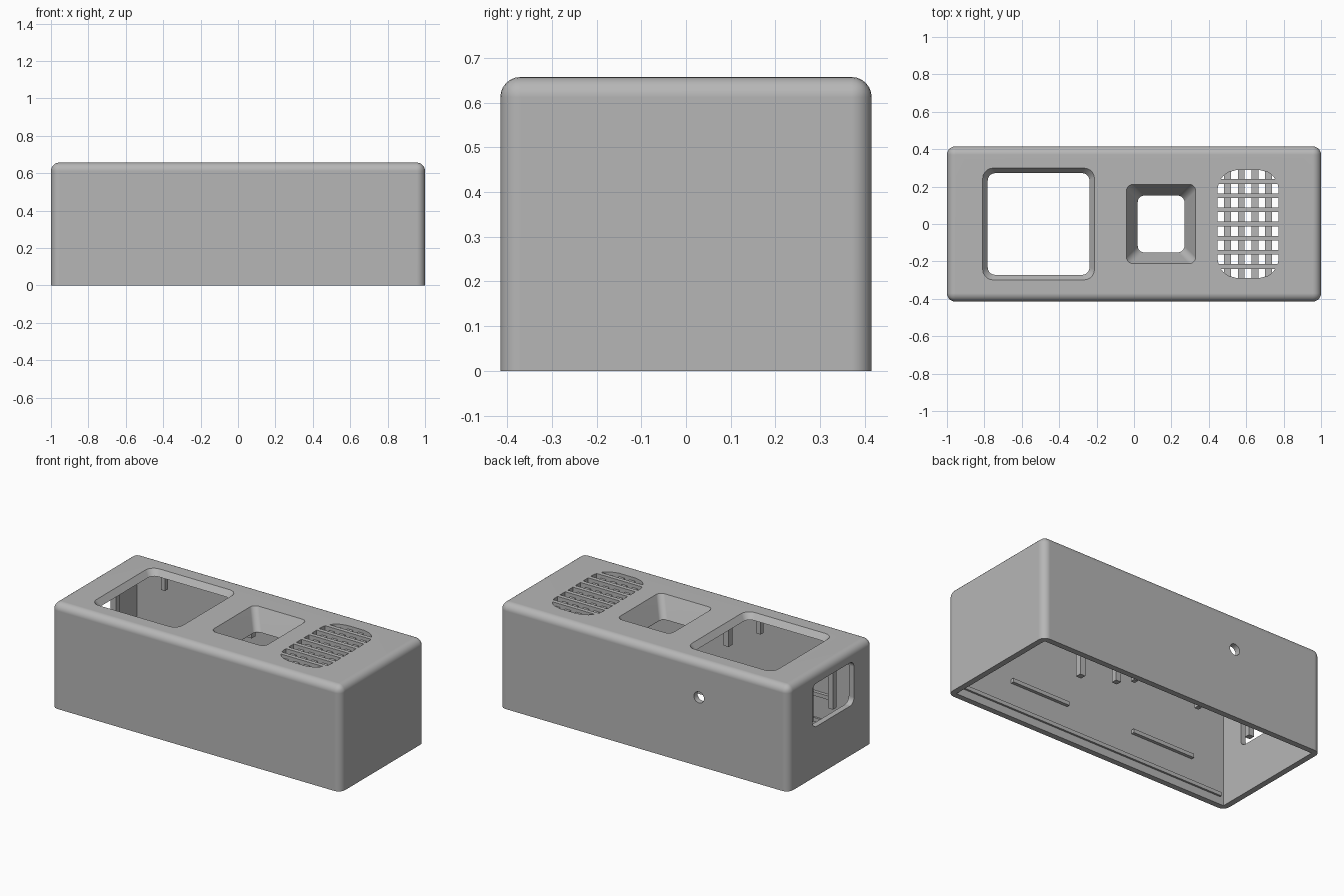
import bpy, bmesh, math
from mathutils import Matrix, Vector

cube = bpy.data.objects.get("Cube")
if cube:
    bpy.data.objects.remove(cube, do_unlink=True)

HX, HY, H, WALL, R = 1.0, 0.415, 0.657, 0.036, 0.045
CEIL = H - WALL

grey = bpy.data.materials.new("light grey plastic")
grey.use_nodes = True
colour = (0.47, 0.47, 0.47, 1)
grey.diffuse_color = colour
grey.node_tree.nodes["Principled BSDF"].inputs["Base Color"].default_value = colour


def finish(bm, name):
    bmesh.ops.recalc_face_normals(bm, faces=bm.faces)
    mesh = bpy.data.meshes.new(name)
    bm.to_mesh(mesh)
    bm.free()
    mesh.materials.append(grey)
    obj = bpy.data.objects.new(name, mesh)
    bpy.context.collection.objects.link(obj)
    return obj


def box(name, lo, hi, bevel=0):
    bm = bmesh.new()
    lo, hi = Vector(lo), Vector(hi)
    m = Matrix.Translation((lo + hi) / 2) @ Matrix.Diagonal((*(hi - lo), 1))
    bmesh.ops.create_cube(bm, size=1, matrix=m)
    if bevel:
        # Round everything except the open bottom rim
        edges = [e for e in bm.edges if max(v.co.z for v in e.verts) > lo.z + 0.01]
        bmesh.ops.bevel(bm, geom=edges, offset=bevel, segments=6, profile=0.5,
                        affect='EDGES')
    return finish(bm, name)


def ring(hx, hy, r, n=5):
    """Rounded rectangle outline, anticlockwise."""
    pts = []
    for k, (sx, sy) in enumerate([(1, 1), (-1, 1), (-1, -1), (1, -1)]):
        for i in range(n + 1):
            a = math.pi / 2 * (k + i / n)
            pts.append((sx * (hx - r) + r * math.cos(a), sy * (hy - r) + r * math.sin(a)))
    return pts


def loft(name, sections, matrix):
    """Solid through rounded rectangles given as (z, half x, half y, radius)."""
    bm = bmesh.new()
    rows = [[bm.verts.new((x, y, z)) for x, y in ring(hx, hy, r)]
            for z, hx, hy, r in sections]
    for a, b in zip(rows, rows[1:]):
        for i in range(len(a)):
            j = (i + 1) % len(a)
            bm.faces.new((a[i], a[j], b[j], b[i]))
    bm.faces.new(rows[0])
    bm.faces.new(rows[-1])
    bm.transform(matrix)
    return finish(bm, name)


def combine(target, tool, operation='DIFFERENCE'):
    mod = target.modifiers.new("cut", 'BOOLEAN')
    mod.operation, mod.solver, mod.object = operation, 'EXACT', tool
    bpy.context.view_layer.objects.active = target
    bpy.ops.object.modifier_apply(modifier=mod.name)
    bpy.data.objects.remove(tool, do_unlink=True)


# Hollow case, open underneath
body = box("case", (-HX, -HY, 0), (HX, HY, H), R)
combine(body, box("cavity", (-HX + WALL, -HY + WALL, -0.1), (HX - WALL, HY - WALL, CEIL)))

# Screen opening with a chamfered rim
combine(body, loft("screen_cutter", [(0.5, 0.272, 0.272, 0.04), (CEIL, 0.272, 0.272, 0.04),
                                     (H + 0.02, 0.314, 0.314, 0.065)],
                   Matrix.Translation((-0.51, 0, 0))))

# Tapered well: outer skin added, then the inside removed
well = Matrix.Translation((0.145, 0, 0))
combine(body, loft("well_skin", [(0.53, 0.15, 0.177, 0.04), (0.64, 0.202, 0.229, 0.04)], well),
        'UNION')
combine(body, loft("well_cutter", [(0.4, 0.125, 0.152, 0.035), (0.535, 0.125, 0.152, 0.035),
                                   (H + 0.02, 0.195, 0.222, 0.035)], well))

# Side window and round cable hole
combine(body, loft("side_window_cutter", [(-0.1, 0.135, 0.205, 0.04), (0.1, 0.135, 0.205, 0.04)],
                   Matrix.Translation((-HX, -0.025, 0.445)) @ Matrix.Rotation(-math.pi / 2, 4, 'Y')))
combine(body, loft("cable_hole_cutter", [(-0.1, 0.035, 0.035, 0.0349), (0.1, 0.035, 0.035, 0.0349)],
                   Matrix.Translation((-0.38, HY, 0.43)) @ Matrix.Rotation(math.pi / 2, 4, 'X')))


# Speaker grille: parallel slots trimmed to a rounded outline
GX, GHX, GHY, GR, PITCH, SLOT = 0.61, 0.163, 0.29, 0.11, 0.0757, 0.05


def grille_half_width(y):
    d = max(0, abs(y) - (GHY - GR))
    return GHX - GR + math.sqrt(max(0, GR * GR - d * d))


bm = bmesh.new()
for k in range(8):
    yc = (k - 3.5) * PITCH
    ys = [yc + SLOT * (i / 4 - 0.5) for i in range(5)]
    outline = [(GX + grille_half_width(y), y) for y in ys]
    outline += [(GX - grille_half_width(y), y) for y in reversed(ys)]
    face = bm.faces.new([bm.verts.new((x, y, 0.58)) for x, y in outline])
    top = bmesh.ops.extrude_face_region(bm, geom=[face])["geom"]
    bmesh.ops.translate(bm, verts=[v for v in top if isinstance(v, bmesh.types.BMVert)],
                        vec=(0, 0, 0.12))
combine(body, finish(bm, "slot_cutter"))

# Smooth fillets, flat panels
bpy.ops.object.select_all(action='DESELECT')
body.select_set(True)
bpy.context.view_layer.objects.active = body
bpy.ops.object.shade_smooth_by_angle(angle=math.radians(30))
normals = body.modifiers.new("even_normals", 'WEIGHTED_NORMAL')
normals.keep_sharp = True

# Bars crossing beneath the grille slots
for k in range(4):
    x = GX + (k - 1.5) * 0.073
    y = min(0.292, GHY)
    box(f"grille_bar_{k + 1}", (x - 0.018, -y, CEIL - 0.012), (x + 0.018, y, CEIL + 0.015))

# Rails on the inner long walls
inner = HY - WALL
for side, word in ((-1, "front"), (1, "back")):
    for name, x0, x1, z, t in (("lid_ridge", -0.94, 0.94, 0.06, 0.012),
                               ("board_rail_a", 0.165, 0.57, 0.225, 0.02),
                               ("board_rail_b", -0.735, -0.3, 0.225, 0.02)):
        y0, y1 = sorted((side * (inner + 0.005), side * (inner - t)))
        box(f"{word}_{name}", (x0, y0, z - 0.012), (x1, y1, z + 0.012))

    # Mounting pegs hanging from the lid
    for name, x, y, z, w in (("screen_peg_a", -0.74, 0.33, 0.52, 0.014),
                             ("screen_peg_b", -0.28, 0.33, 0.52, 0.014),
                             ("well_post_a", -0.1, 0.27, 0.42, 0.018),
                             ("well_post_b", 0.15, 0.28, 0.37, 0.018),
                             ("window_post", -0.93, 0.115, 0.31, 0.018)):
        box(f"{word}_{name}", (x - w, side * y - w, z), (x + w, side * y + w, CEIL + 0.01))
